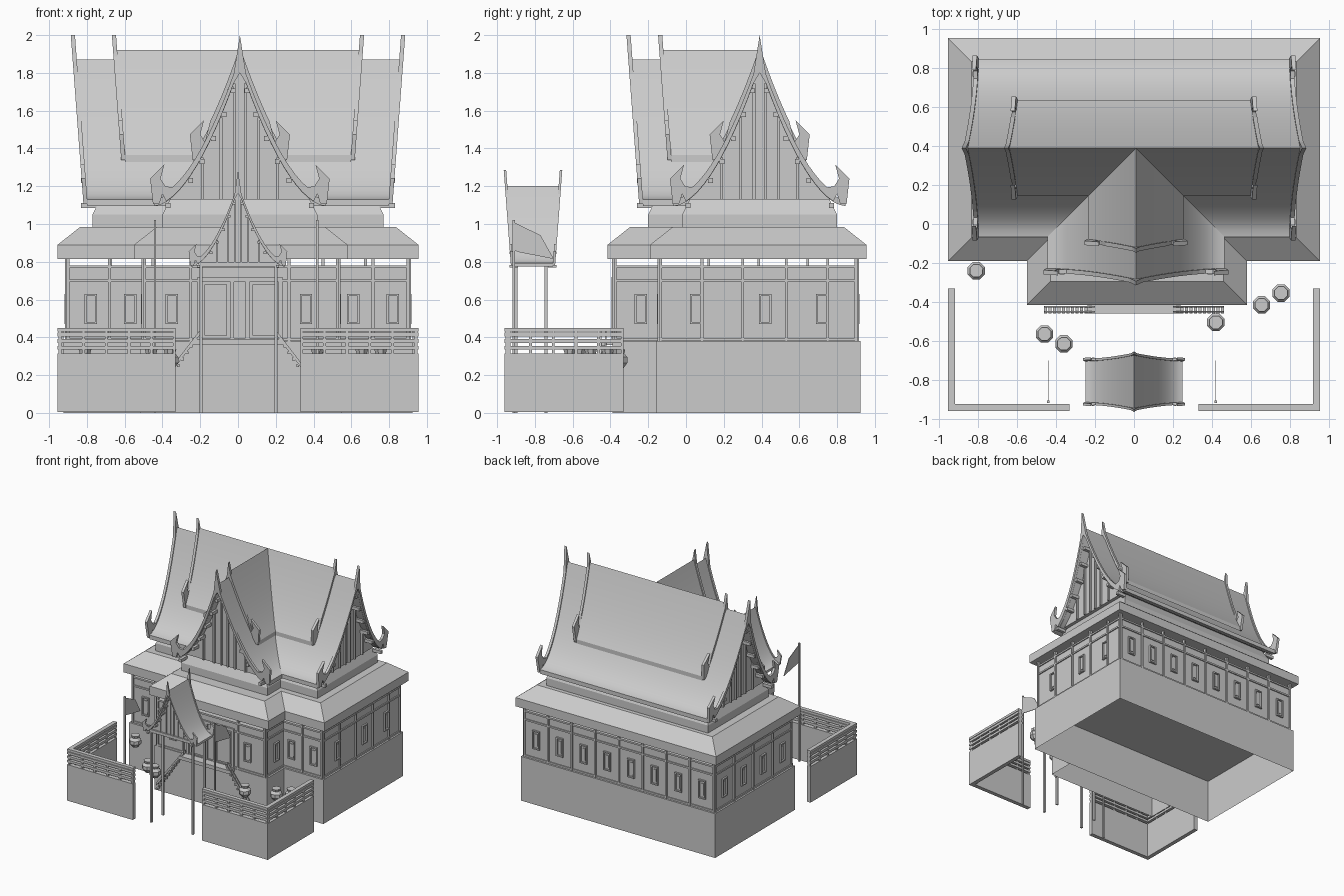
import bpy, bmesh, math

if "Cube" in bpy.data.objects:
    bpy.data.objects.remove(bpy.data.objects["Cube"])

GREY = (0.6, 0.6, 0.6, 1)
mat = bpy.data.materials.new("plain grey")
mat.use_nodes = True
mat.diffuse_color = GREY
mat.node_tree.nodes["Principled BSDF"].inputs["Base Color"].default_value = GREY


def finish(name, bm, smooth=False):
    bmesh.ops.recalc_face_normals(bm, faces=bm.faces)
    me = bpy.data.meshes.new(name)
    bm.to_mesh(me)
    bm.free()
    me.materials.append(mat)
    ob = bpy.data.objects.new(name, me)
    bpy.context.scene.collection.objects.link(ob)
    if smooth:
        bpy.ops.object.select_all(action='DESELECT')
        ob.select_set(True)
        bpy.context.view_layer.objects.active = ob
        bpy.ops.object.shade_smooth_by_angle(angle=math.radians(25))
    return ob


def loft(bm, a, b, cap_a=True, cap_b=True):
    va, vb = [bm.verts.new(p) for p in a], [bm.verts.new(p) for p in b]
    n = len(a)
    for i in range(n):
        j = (i + 1) % n
        bm.faces.new((va[i], va[j], vb[j], vb[i]))
    if cap_a:
        bm.faces.new(va[::-1])
    if cap_b:
        bm.faces.new(vb)


def rect(r, z):
    x0, x1, y0, y1 = r
    return [(x0, y0, z), (x1, y0, z), (x1, y1, z), (x0, y1, z)]


def grow(r, d):
    return (r[0] - d, r[1] + d, r[2] - d, r[3] + d)


def boxes(name, items, floor=True):
    bm = bmesh.new()
    for x0, x1, y0, y1, z0, z1 in items:
        r = (min(x0, x1), max(x0, x1), min(y0, y1), max(y0, y1))
        loft(bm, rect(r, z0), rect(r, z1), floor)
    return finish(name, bm)


def stack(name, levels):
    """Solid through a list of (rectangle, height)."""
    bm = bmesh.new()
    for i in range(len(levels) - 1):
        loft(bm, rect(*levels[i]), rect(*levels[i + 1]), i == 0, i == len(levels) - 2)
    bmesh.ops.remove_doubles(bm, verts=bm.verts, dist=1e-5)
    return finish(name, bm)


# Plinth, walls and the skirt roof
MAIN = (-.905, .905, -.14, .905)
WING = (-.5, .53, -.38, .2)
boxes("plinth", [(*grow(MAIN, .02), 0, .38)], floor=False)
boxes("wing_plinth", [(-.52, .55, -.39, -.16, 0, .38)], floor=False)
for name, r in (("main", MAIN), ("wing", WING)):
    boxes(name + "_walls", [(*r, .38, .78)])
    e = grow(r, .05) if name == "main" else (-.55, .58, -.415, .3)
    stack(name + "_skirt_roof", [(e, .815), (e, .89), (grow(e, -.12), .985)])
for name, r in (("main", (-.77, .77, -.02, .80)), ("wing", (-.40, .42, -.20, .39))):
    stack(name + "_roof_base", [(r, .97), (r, 1.05), (grow(r, -.06), 1.17)])

# Posts, rails, windows on each wall: (axis, plane, outward, start, end, posts, windows)
WALLS = [("x", -.14, -1, -.905, -.5, (-.9, -.68), (-.78, -.57)),
         ("x", -.14, -1, .53, .905, (.715, .9), (.61, .82)),
         ("x", -.38, -1, -.5, .53, (-.495, -.25, .27, .525), (-.35, .36)),
         ("x", .905, 1, -.905, .905, [-.9 + .225 * i for i in range(9)],
          [-.79 + .2257 * i for i in range(8)]),
         ("y", .905, 1, -.14, .905, (-.135, .085, .3, .53, .75, .9), (.055, .42, .72)),
         ("y", -.905, -1, -.14, .905, (-.135, .12, .385, .645, .9), (-.01, .25, .515, .775)),
         ("y", -.5, -1, -.38, -.14, (-.375,), (-.24,)),
         ("y", .53, 1, -.38, -.14, (-.375,), (-.24,))]
posts, rails, windows = [], [], []
for axis, plane, out, a0, a1, post_at, window_at in WALLS:
    def plate(c, w, z0, z1, d):
        p, q = plane - out * .01, plane + out * d
        return (c - w, c + w, p, q, z0, z1) if axis == "x" else (p, q, c - w, c + w, z0, z1)
    posts += [plate(c, .007, .38, .82, .012) for c in post_at]
    rails += [plate((a0 + a1) / 2, (a1 - a0) / 2, z - .007, z + .007, .009) for z in (.39, .70, .773)]
    for c in window_at:
        windows += [plate(c + s * .028, .005, .47, .63, .014) for s in (-1, 1)]
        windows += [plate(c, .033, z, z + .01, .014) for z in (.47, .62)]
        windows.append(plate(c, .014, .50, .60, .006))
boxes("wall_posts", posts)
boxes("wall_rails", rails)
boxes("windows", windows)

# Double door
door = [(-.215, .235, -.395, -.37, .70, .72)]
for x in (-.205, -.03, .05, .225):
    door.append((x - .01, x + .01, -.395, -.37, .38, .71))
for x in (-.117, .137):
    door.append((x - .06, x + .06, -.389, -.37, .41, .68))
boxes("door", door)


# Curved gable roofs, built in (along ridge, across, up)
def sweep(v):
    return .74 * (1 - (1 - min(abs(v) / .455, 1)) ** 1.8)


def prism(name, pts, u0, u1, place, smooth=False):
    bm = bmesh.new()
    loft(bm, [place(u0(z), v, z) for v, z in pts], [place(u1(z), v, z) for v, z in pts])
    return finish(name, bm, smooth)


def gable_roof(name, place, apex, half, end, start, s=1.0, tip=.13, gable=True):
    def top(v):
        return apex - s * sweep(v / s)
    low = top(half)

    def lean(u, sign=1):
        return lambda z: sign * (u + .075 * (z - low))
    n = 14
    vs = [half * i / n for i in range(-n, n + 1)]
    sheet = [(v, top(v)) for v in vs] + [(v, top(v) - .035 * s) for v in vs[::-1]]
    inner = lean(end, -1) if start is None else (lambda z: start)
    prism(name + "_roof", sheet, inner, lean(end), place, True)
    small, slats = [], []
    if gable:
        wide = .38 * s
        pts = [(wide * v / half, top(wide * v / half) - .03 * s) for v in vs]
        pts += [(wide, low), (-wide, low)]
        back = -(end - .04 * s) if start is None else start
        prism(name + "_gable", pts, lambda z: back, lambda z: end - .04 * s, place)
    for sign in ((1, -1) if start is None else (1,)):
        tag = name + ("_front" if sign > 0 else "_back")
        # Bargeboard with a finial and upturned hooks
        up = [(half * i / n, top(half * i / n) + .018 * s) for i in range(1, n)]
        under = [(v, z - .05 * s) for v, z in up]
        hook = [(half - .06 * s, low + .07 * s), (half - .035 * s, low + .11 * s),
                (half - .055 * s, low + .185 * s), (half + .02 * s, low + .11 * s),
                (half + .005 * s, low - .025 * s), (half - .03 * s, low - .02 * s),
                (half - .045 * s, low + .03 * s)]
        right = [p for p in up if p[0] < half - .07 * s] + hook
        right += [p for p in under[::-1] if p[0] < half - .05 * s]
        left = [(-v, z) for v, z in right[::-1]]
        outline = [(0, apex + tip)] + right + [(0, apex - .07 * s)] + left
        prism(tag + "_bargeboard", outline, lean(end - .002, sign), lean(end + .02 * s, sign), place)
        if gable:
            for m in (-1, 1):
                # Purlin ends and gable slats
                for v in (.037, .085, .14, .2, .26, .38):
                    small.append((m * v * s, top(v * s) - .06 * s, .013 * s, .026 * s, sign, .03))
                for v in (.03, .1, .2):
                    h = top(v * s) - .04 * s - low
                    slats.append((m * v * s, low + h / 2, .007 * s, h, sign, -.025))
    for part, group in (("_purlins", small), ("_slats", slats)):
        if not group:
            continue
        bm = bmesh.new()
        for v, z, w, h, sign, d in group:
            ring = [(v - w, z - h / 2), (v + w, z - h / 2), (v + w, z + h / 2), (v - w, z + h / 2)]
            u0, u1 = sign * (end - .05 * s), sign * (end + d * s)
            loft(bm, [place(u0, *p) for p in ring], [place(u1, *p) for p in ring])
        finish(name + part, bm)


def main_place(u, v, z):
    return (u, .39 + v, z)


def wing_place(u, v, z):
    return (.01 + v, -u, z)


def porch_place(u, v, z):
    return (v, -.81 - u, z)


gable_roof("main_lower", main_place, 1.87, .455, .80, None)
gable_roof("main_upper", main_place, 1.92, .245, .60, None, tip=.08, gable=False)
gable_roof("wing_lower", wing_place, 1.87, .455, .23, -.39)
gable_roof("wing_upper", wing_place, 1.92, .245, .08, -.39, tip=.08, gable=False)
gable_roof("porch", porch_place, 1.20, .25, .107, None, s=.55, tip=.085)

# Porch posts and beams
boxes("porch_posts", [(x - .008, x + .008, y - .008, y + .008, 0, .80)
                      for x in (-.195, .2) for y in (-.9, -.74)])
boxes("porch_beams", [(-.21, .215, y - .008, y + .008, .775, .80) for y in (-.9, -.74)])

# Side stairs with a landing
steps = [(-.24, .24, -.46, -.39, .36, .39)]
for m in (-1, 1):
    steps += [(m * (.24 + .023 * i), m * (.255 + .023 * i), -.46, -.42, .345 - .034 * i, .36 - .034 * i)
              for i in range(10)]
boxes("stairs", steps)
for m, side in ((-1, "right"), (1, "left")):
    for y in (-.455, -.43):
        prism(side + "_stair_rail", [(m * .2, .44), (m * .2, .415), (m * .46, .075), (m * .46, .1)],
              lambda z: y, lambda z: y + .008, lambda u, v, z: (v, u, z))

# Forecourt walls with slatted railings
solid, slat = [], []
for m in (-1, 1):
    runs = [(m * .33, m * .955, -.96, -.925), (m * .92, m * .955, -.925, -.33)]
    for r in runs:
        solid.append((*r, .005, .315))
        slat += [(*r, z, z + .02) for z in (.335, .37, .405, .43)]
    slat += [(m * x, m * (x + .015), -.955, -.93, .31, .44) for x in (.33, .45, .57, .69, .81, .935)]
    slat += [(m * .925, m * .95, y, y + .015, .31, .44) for y in (-.83, -.71, -.59, -.47, -.345)]
boxes("forecourt_walls", solid)
boxes("railings", slat)

# Flagpoles and pennants
boxes("flagpoles", [(x - .006, x + .006, -.918, -.906, 0, 1.02) for x in (-.44, .42)])
pennant = [(-.912, 1.01), (-.77, .94), (-.70, .815), (-.88, .85), (-.912, .86)]
for x in (-.44, .42):
    prism("pennant", pennant, lambda z: x - .002, lambda z: x + .002, lambda u, v, z: (u, v, z))

# Eight-sided water jars
JAR = [(.025, .235), (.048, .265), (.048, .295), (.03, .315), (.036, .335)]
for x, y in ((-.81, -.24), (-.46, -.565), (-.36, -.615), (.42, -.505), (.655, -.415), (.755, -.355)):
    bm = bmesh.new()
    rings = [[(x + r * math.cos(math.pi * k / 4 + .39), y + r * math.sin(math.pi * k / 4 + .39), z)
              for k in range(8)] for r, z in JAR]
    for i in range(len(JAR) - 1):
        loft(bm, rings[i], rings[i + 1], i == 0, i == len(JAR) - 2)
    bmesh.ops.remove_doubles(bm, verts=bm.verts, dist=1e-5)
    finish("water_jar", bm)
